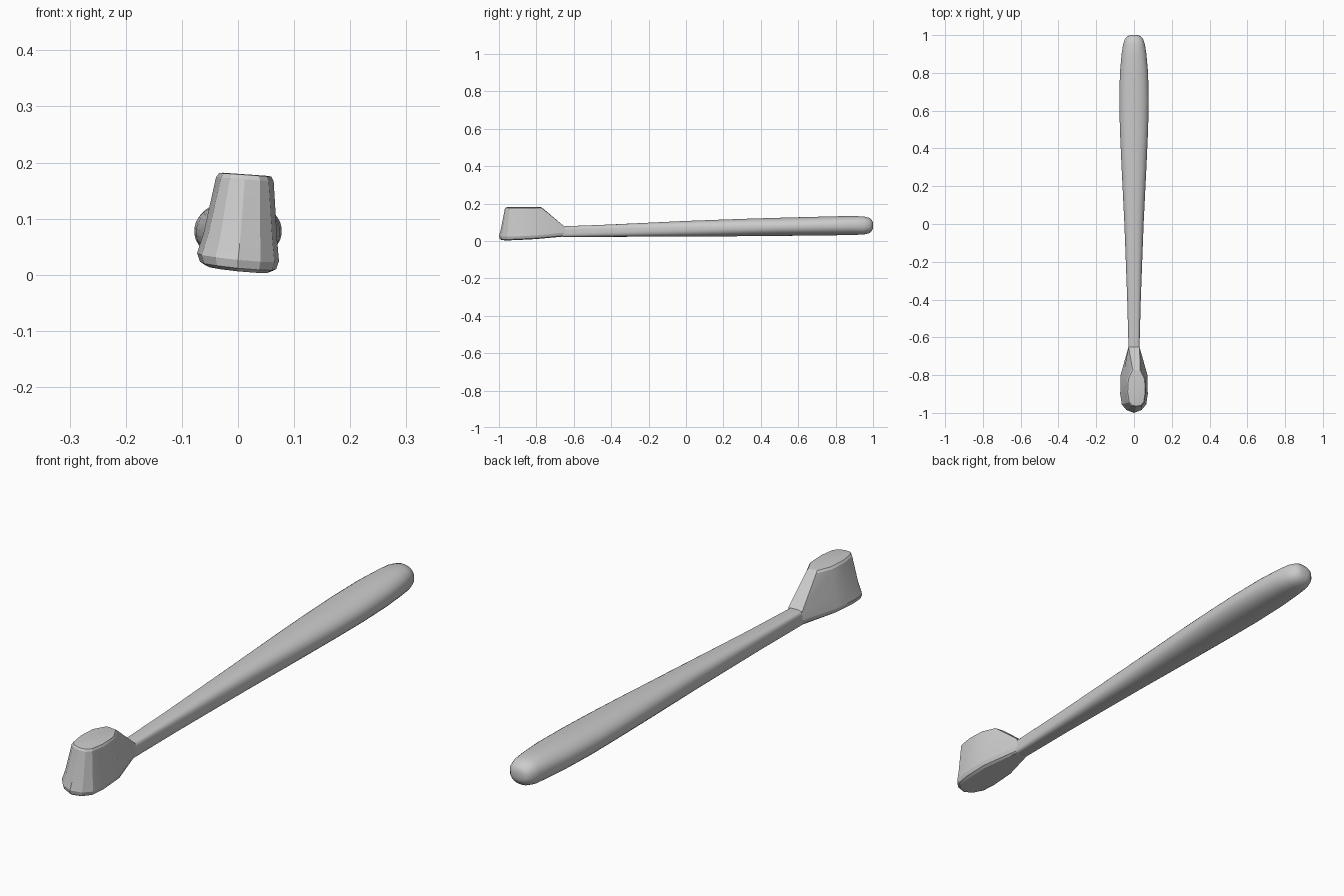
import bpy, bmesh, math

if "Cube" in bpy.data.objects:
    bpy.data.objects.remove(bpy.data.objects["Cube"])


def loft(name, rings, angle):
    """Skin a list of closed rings and cap both ends."""
    bm = bmesh.new()
    loops = [[bm.verts.new(p) for p in ring] for ring in rings]
    for a, b in zip(loops, loops[1:]):
        for i in range(len(a)):
            j = (i + 1) % len(a)
            bm.faces.new((a[i], a[j], b[j], b[i]))
    bm.faces.new(loops[0])
    bm.faces.new(loops[-1])
    bmesh.ops.recalc_face_normals(bm, faces=bm.faces)
    mesh = bpy.data.meshes.new(name)
    bm.to_mesh(mesh)
    bm.free()
    obj = bpy.data.objects.new(name, mesh)
    bpy.context.collection.objects.link(obj)
    bpy.ops.object.select_all(action='DESELECT')
    obj.select_set(True)
    bpy.context.view_layer.objects.active = obj
    bpy.ops.object.shade_smooth_by_angle(angle=math.radians(angle))
    return obj


def section(y, half_w, z0, z1, power, n=32):
    """Superellipse cross-section standing across the handle."""
    pts = []
    for i in range(n):
        t = 2 * math.pi * (i + 0.5) / n
        c, s = math.cos(t), math.sin(t)
        x = math.copysign(abs(c) ** (2 / power), c) * half_w
        z = math.copysign(abs(s) ** (2 / power), s) * (z1 - z0) / 2
        pts.append((x, y, (z0 + z1) / 2 + z))
    return pts


# Handle: slim squarish neck swelling to a rounded grip
stations = [
    (-0.66, 0.029, 0.020, 0.078, 4.5),
    (-0.40, 0.036, 0.022, 0.088, 3.2),
    (0.00, 0.051, 0.023, 0.107, 2.5),
    (0.30, 0.066, 0.025, 0.118, 2.3),
    (0.50, 0.075, 0.027, 0.124, 2.2),
    (0.65, 0.078, 0.028, 0.128, 2.2),
    (0.80, 0.075, 0.030, 0.132, 2.2),
    (0.90, 0.066, 0.032, 0.133, 2.2),
    (0.95, 0.058, 0.034, 0.131, 2.3),
    (0.98, 0.048, 0.041, 0.124, 2.3),
    (0.995, 0.034, 0.055, 0.110, 2.3),
    (1.00, 0.018, 0.068, 0.097, 2.2),
]
loft("handle", [section(*s) for s in stations], 40)

# Head: half outlines from front tip to neck, for the base and the bristle top
base = [(0, -1.0), (0.040, -0.985), (0.065, -0.955), (0.073, -0.90), (0.071, -0.80), (0.029, -0.65)]
top = [(0, -0.967), (0.026, -0.962), (0.041, -0.945), (0.050, -0.89), (0.046, -0.82), (0.020, -0.77)]
TOP_SHIFT = 0.013


def head_ring(f, z, inset=1.0, neck=False):
    """Outline blended from base (f=0) to top (f=1), slightly twisted in z."""
    half = [(b[0] + (t[0] - b[0]) * f, b[1] + (t[1] - b[1]) * f) for b, t in zip(base, top)]
    if neck:
        half[-1] = base[-1]
    pts = half + [(-x, y) for x, y in reversed(half[1:])]
    ring = []
    for x, y in pts:
        y = -0.85 + (y + 0.85) * (1 - (1 - inset) * 0.35)
        if neck:
            y = min(y, -0.65)
        x = x * inset + (TOP_SHIFT * f if y < -0.7 else 0)
        lift = (y + 0.97) * 0.05 * (1 - f)
        tilt = -0.10 * x * (1 - 0.3 * f) if y < -0.7 else 0
        ring.append((x, y, z + lift + tilt))
    return ring


loft("brush_head", [
    head_ring(0.0, 0.007, 0.78),
    head_ring(0.0, 0.013, 0.93),
    head_ring(0.0, 0.028),
    head_ring(0.32, 0.066, neck=True),
    head_ring(0.94, 0.171),
    head_ring(1.0, 0.179, 0.93),
    head_ring(1.0, 0.180, 0.80),
], 20)
